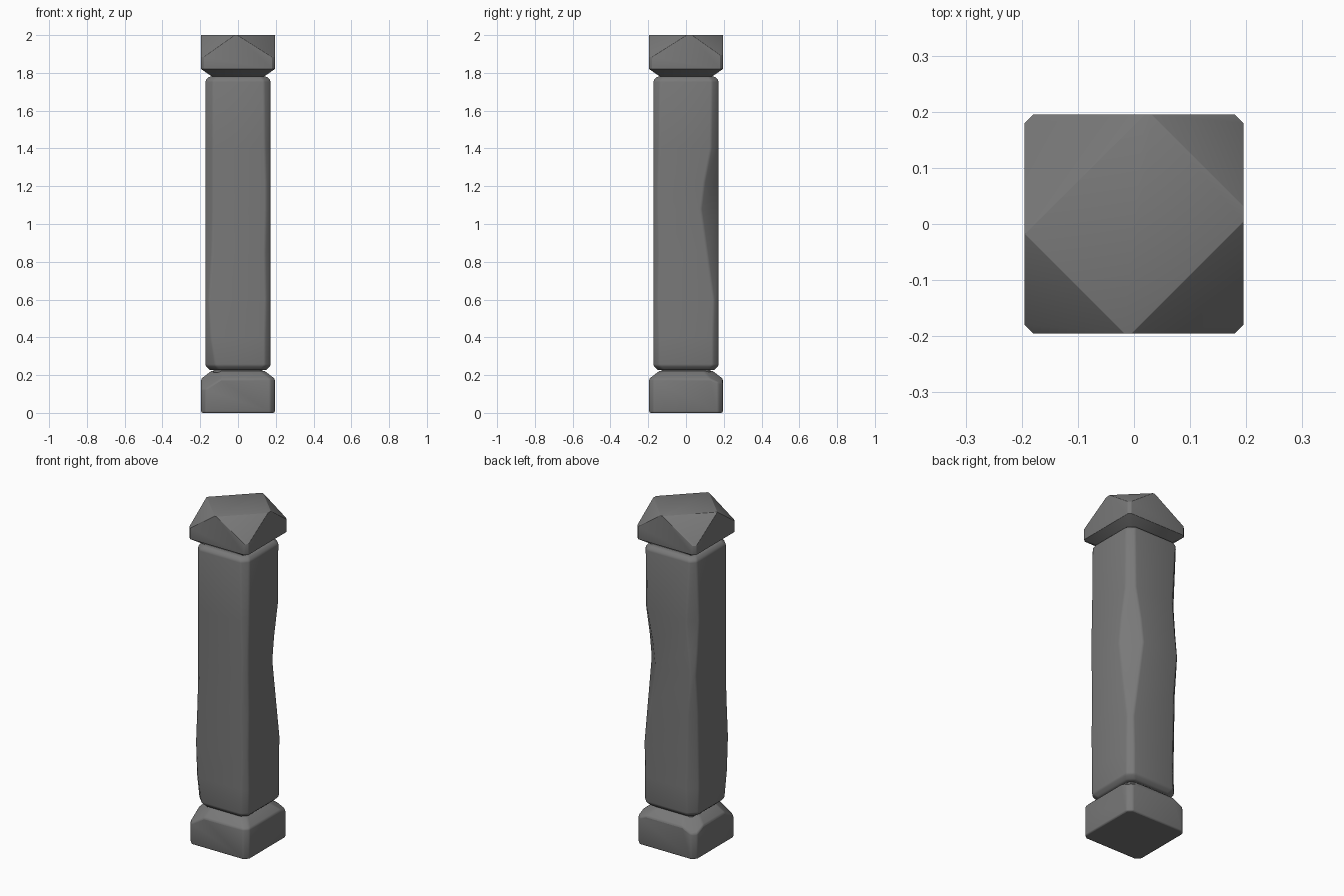
import bpy, bmesh, math
from mathutils import Vector

old = bpy.data.objects.get("Cube")
if old:
    bpy.data.objects.remove(old, do_unlink=True)

stone = bpy.data.materials.new("grey_stone")
stone.use_nodes = True
GREY = (0.19, 0.19, 0.19, 1)
stone.diffuse_color = GREY
shader = stone.node_tree.nodes["Principled BSDF"]
shader.inputs["Base Color"].default_value = GREY
shader.inputs["Roughness"].default_value = 0.9

# Corner order used by every ring: front -x, front +x, back +x, back -x
CORNERS = [(-1, -1), (1, -1), (1, 1), (-1, 1)]


def ring(bm, z, half, cuts):
    """Square ring whose corners are each cut back by their own amount."""
    verts = []
    for i, ((sx, sy), cut) in enumerate(zip(CORNERS, cuts)):
        pair = [(sx * half, sy * (half - cut)), (sx * (half - cut), sy * half)]
        if i % 2 == 1:
            pair.reverse()
        verts += [bm.verts.new((x, y, z)) for x, y in pair]
    return verts


def chip(bm, corner, inner, outer):
    """Slice a corner off through two (distance along diagonal, height) points."""
    (r0, z0), (r1, z1) = inner, outer
    d = Vector((corner[0], corner[1], 0)).normalized()
    normal = d * abs(z0 - z1) + Vector((0, 0, r1 - r0))
    geom = bm.verts[:] + bm.edges[:] + bm.faces[:]
    bmesh.ops.bisect_plane(bm, geom=geom, dist=1e-5, plane_co=d * r0 + Vector((0, 0, z0)),
                           plane_no=normal, clear_outer=True)
    bmesh.ops.holes_fill(bm, edges=[e for e in bm.edges if e.is_boundary], sides=0)


def stone_block(name, levels, chips=(), soften=0.012):
    """Loft the rings, knock the corners off, then soften the edges."""
    bm = bmesh.new()
    rings = [ring(bm, *level) for level in levels]
    n = len(rings[0])
    for low, high in zip(rings, rings[1:]):
        for i in range(n):
            j = (i + 1) % n
            bm.faces.new((low[i], low[j], high[j], high[i]))
    bm.faces.new(rings[0][::-1])
    bm.faces.new(rings[-1])
    for args in chips:
        chip(bm, *args)
    bmesh.ops.recalc_face_normals(bm, faces=bm.faces[:])
    mesh = bpy.data.meshes.new(name)
    bm.to_mesh(mesh)
    bm.free()
    mesh.materials.append(stone)
    obj = bpy.data.objects.new(name, mesh)
    bpy.context.collection.objects.link(obj)
    bevel = obj.modifiers.new("worn_edges", 'BEVEL')
    bevel.width = soften
    bevel.segments = 2
    bevel.limit_method = 'ANGLE'
    bevel.angle_limit = math.radians(25)
    bpy.ops.object.select_all(action='DESELECT')
    obj.select_set(True)
    bpy.context.view_layer.objects.active = obj
    bpy.ops.object.shade_smooth_by_angle(angle=math.radians(50))
    return obj


FL, FR, BR, BL = CORNERS

# Base block with a sloped shoulder
even = [0.025] * 4
stone_block("base", [(0, 0.195, even), (0.18, 0.195, even), (0.222, 0.142, even)],
            [(FL, (0.18, 0.2), (0.255, 0.13)),
             (BR, (0.2, 0.2), (0.26, 0.16)),
             (BL, (0.19, 0.2), (0.26, 0.15))], 0.008)

# Tall shaft, worn differently along each corner
stone_block("shaft", [
    (0.226, 0.15, [0.05, 0.03, 0.03, 0.04]),
    (0.25, 0.172, [0.053, 0.03, 0.03, 0.045]),
    (0.4, 0.172, [0.03, 0.03, 0.03, 0.05]),
    (0.6, 0.172, [0.02, 0.025, 0.025, 0.045]),
    (0.85, 0.172, [0.035, 0.03, 0.06, 0.04]),
    (1.08, 0.172, [0.04, 0.025, 0.092, 0.02]),
    (1.22, 0.172, [0.04, 0.025, 0.075, 0.035]),
    (1.4, 0.172, [0.04, 0.03, 0.04, 0.05]),
    (1.76, 0.172, [0.04, 0.035, 0.035, 0.03]),
    (1.78, 0.155, [0.04, 0.035, 0.035, 0.03]),
], soften=0.008)

# Capital with an undercut and knocked-off top corners
even = [0.015] * 4
stone_block("capital", [(1.782, 0.14, even), (1.82, 0.195, even), (2.0, 0.195, even)],
            [(FL, (0.15, 2.0), (0.27, 1.88)),
             (FR, (0.135, 2.0), (0.27, 1.88)),
             (BR, (0.16, 2.0), (0.27, 1.89)),
             (BL, (0.125, 2.0), (0.27, 1.87))], 0.01)

# Narrow core bridging the joints between the blocks
for label, z in (("lower_joint", 0.224), ("upper_joint", 1.781)):
    stone_block(label, [(z - 0.01, 0.13, even), (z + 0.01, 0.13, even)], soften=0.002)
